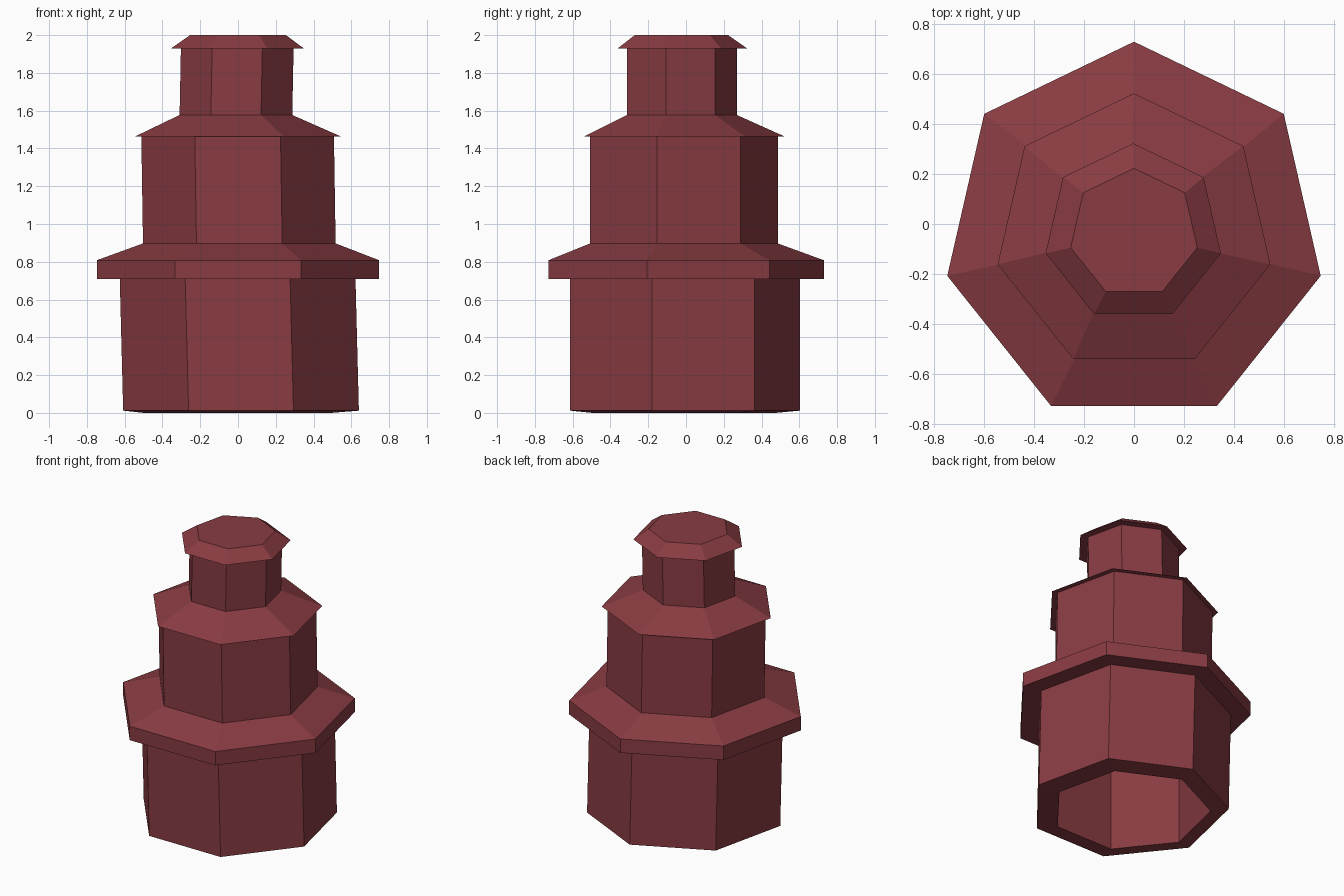
import bpy
import bmesh
from math import sin, cos, pi

SIDES = 7
CENTRE_Y = -0.037

cube = bpy.data.objects.get("Cube")
if cube:
    bpy.data.objects.remove(cube, do_unlink=True)

# One flat dark red for the whole tower
red = bpy.data.materials.new("dark_red")
red.use_nodes = True
colour = (0.25, 0.045, 0.055, 1.0)
red.diffuse_color = colour
red.node_tree.nodes["Principled BSDF"].inputs["Base Color"].default_value = colour


def tier(name, rings, close_top=False):
    """Loft seven-sided rings given as (radius, height, sideways lean)."""
    bm = bmesh.new()
    loops = []
    for radius, z, lean in rings:
        angles = [pi / 2 + 2 * pi * i / SIDES for i in range(SIDES)]
        loops.append([bm.verts.new((radius * cos(a) + lean,
                                    radius * sin(a) + CENTRE_Y, z))
                      for a in angles])
    for low, high in zip(loops, loops[1:]):
        for i in range(SIDES):
            j = (i + 1) % SIDES
            bm.faces.new((low[i], low[j], high[j], high[i]))
    if close_top:
        bm.faces.new(loops[-1])
    mesh = bpy.data.meshes.new(name)
    bm.to_mesh(mesh)
    bm.free()
    mesh.materials.append(red)
    obj = bpy.data.objects.new(name, mesh)
    bpy.context.collection.objects.link(obj)
    return obj


# Hollow base: recess walls, sloping bottom rim, leaning outer walls
base = tier("hollow_base", [(0.51, 0.71, -0.003), (0.51, 0, -0.003),
                            (0.64, 0.012, 0.016), (0.64, 0.71, -0.002)])

# Closed ceiling inside the recess
bm = bmesh.new()
bm.from_mesh(base.data)
bm.verts.ensure_lookup_table()
bm.faces.new(list(reversed(bm.verts[:SIDES])))
bm.to_mesh(base.data)
bm.free()

# Wide ledge with a fascia and sloping top
tier("lower_ledge", [(0.64, 0.71, -0.002), (0.767, 0.71, 0),
                     (0.767, 0.808, 0), (0.523, 0.897, 0.007)])

# Middle tier and its sharp-edged roof
tier("middle_walls", [(0.523, 0.897, 0.007), (0.523, 1.463, -0.002)])
tier("middle_roof", [(0.523, 1.463, -0.002), (0.56, 1.463, 0),
                     (0.306, 1.577, -0.011)])

# Top tier and flat-topped cap
tier("top_walls", [(0.306, 1.577, -0.011), (0.306, 1.93, -0.004)])
tier("top_cap", [(0.306, 1.93, -0.004), (0.36, 1.93, -0.003),
                 (0.26, 2.0, 0)], close_top=True)
